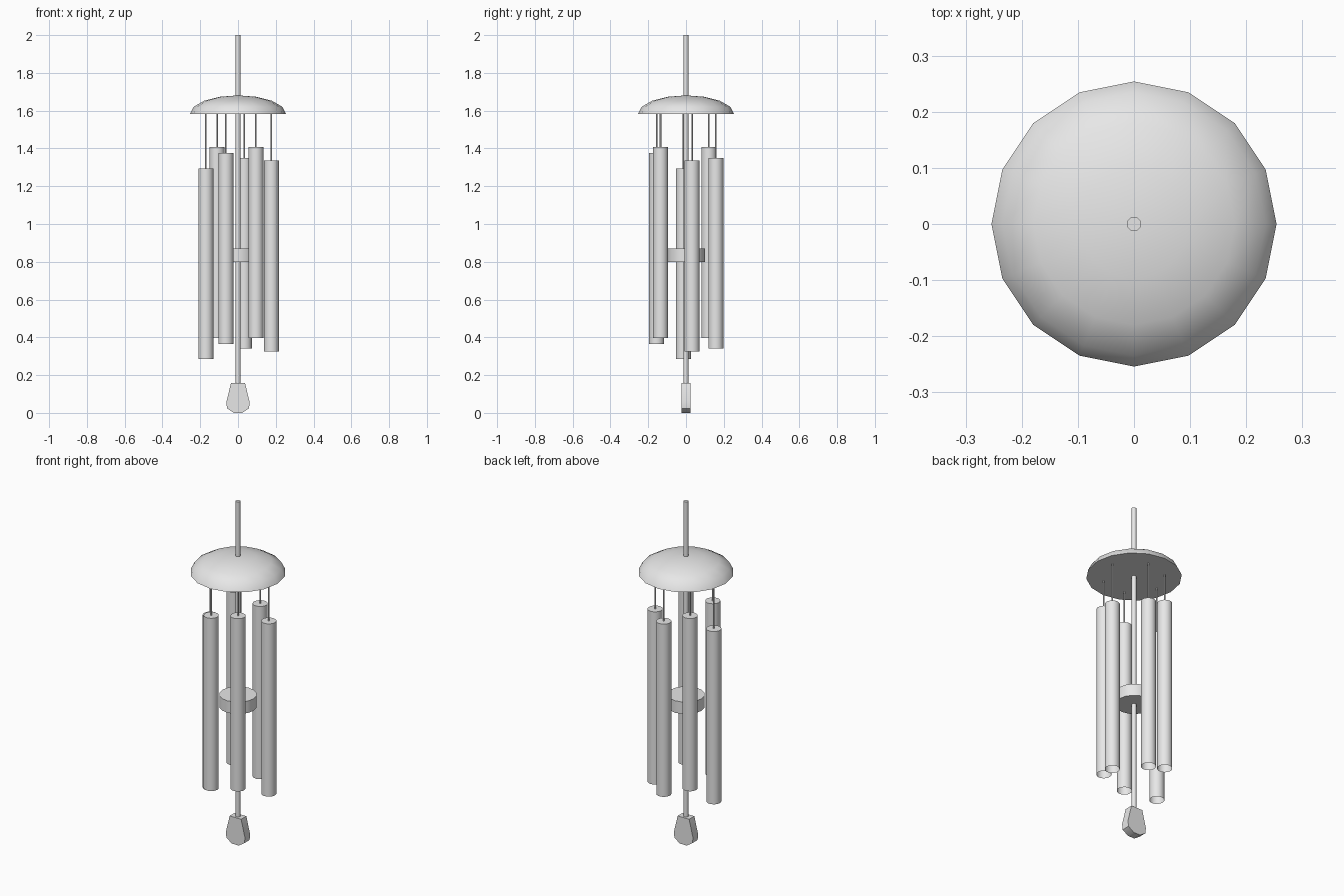
import bpy
import bmesh
import math

if "Cube" in bpy.data.objects:
    bpy.data.objects.remove(bpy.data.objects["Cube"])

GREY = (0.8, 0.8, 0.8, 1.0)
metal = bpy.data.materials.new("plain_grey")
metal.use_nodes = True
metal.diffuse_color = GREY
metal.node_tree.nodes["Principled BSDF"].inputs["Base Color"].default_value = GREY


def finish(name, bm, location=(0, 0, 0)):
    """Turn a bmesh into a named, shaded object."""
    mesh = bpy.data.meshes.new(name)
    bm.to_mesh(mesh)
    bm.free()
    obj = bpy.data.objects.new(name, mesh)
    obj.location = location
    mesh.materials.append(metal)
    bpy.context.collection.objects.link(obj)
    bpy.ops.object.select_all(action="DESELECT")
    obj.select_set(True)
    bpy.context.view_layer.objects.active = obj
    bpy.ops.object.shade_smooth_by_angle(angle=math.radians(35))
    return obj


def cylinder(name, x, y, bottom, top, radius, sides, open_bottom=False):
    bm = bmesh.new()
    bmesh.ops.create_cone(bm, cap_ends=True, segments=sides, radius1=radius,
                          radius2=radius, depth=top - bottom)
    if open_bottom:
        caps = [f for f in bm.faces if f.normal.z < -0.9]
        bmesh.ops.delete(bm, geom=caps, context="FACES_ONLY")
    return finish(name, bm, (x, y, (top + bottom) / 2))


# Dome canopy: flattened upper half of a sphere, closed underneath
DOME_Z, DOME_R, DOME_H = 1.583, 0.254, 0.098
bm = bmesh.new()
bmesh.ops.create_uvsphere(bm, u_segments=16, v_segments=8, radius=1)
lower = [v for v in bm.verts if v.co.z < -0.01]
bmesh.ops.delete(bm, geom=lower, context="VERTS")
rim = [e for e in bm.edges if e.is_boundary]
bmesh.ops.contextual_create(bm, geom=rim)
bmesh.ops.scale(bm, vec=(DOME_R, DOME_R, DOME_H), verts=bm.verts)
bmesh.ops.recalc_face_normals(bm, faces=bm.faces)
finish("canopy", bm, (0, 0, DOME_Z))

# Central hanging rod and striker disc
cylinder("central_rod", 0, 0, 0.15, 2.0, 0.013, 12)
cylinder("striker_disc", 0, 0, 0.80, 0.87, 0.1, 16)

# Six hanging tubes, each with its own string: x, y, top height
TUBE_LENGTH = 1.01
tubes = [
    (0.177, 0.032, 1.335),
    (0.033, 0.158, 1.35),
    (-0.111, 0.121, 1.407),
    (-0.17, -0.014, 1.295),
    (-0.064, -0.156, 1.375),
    (0.095, -0.135, 1.407),
]
for i, (x, y, top) in enumerate(tubes, 1):
    cylinder(f"tube_{i}", x, y, top - TUBE_LENGTH, top, 0.04, 24, open_bottom=True)
    cylinder(f"string_{i}", x, y, top - 0.005, DOME_Z + 0.005, 0.004, 8)

# Wind sail: symmetric flat outline extruded front to back
half = [(0.037, 0.16), (0.062, 0.058), (0.058, 0.026), (0.022, 0.002)]
outline = half + [(-x, z) for x, z in reversed(half)]
bm = bmesh.new()
face = bm.faces.new([bm.verts.new((x, -0.024, z)) for x, z in outline])
result = bmesh.ops.extrude_face_region(bm, geom=[face])
moved = [g for g in result["geom"] if isinstance(g, bmesh.types.BMVert)]
bmesh.ops.translate(bm, vec=(0, 0.048, 0), verts=moved)
bmesh.ops.recalc_face_normals(bm, faces=bm.faces)
bmesh.ops.translate(bm, vec=(0, 0, -0.002), verts=bm.verts)
finish("wind_sail", bm)
